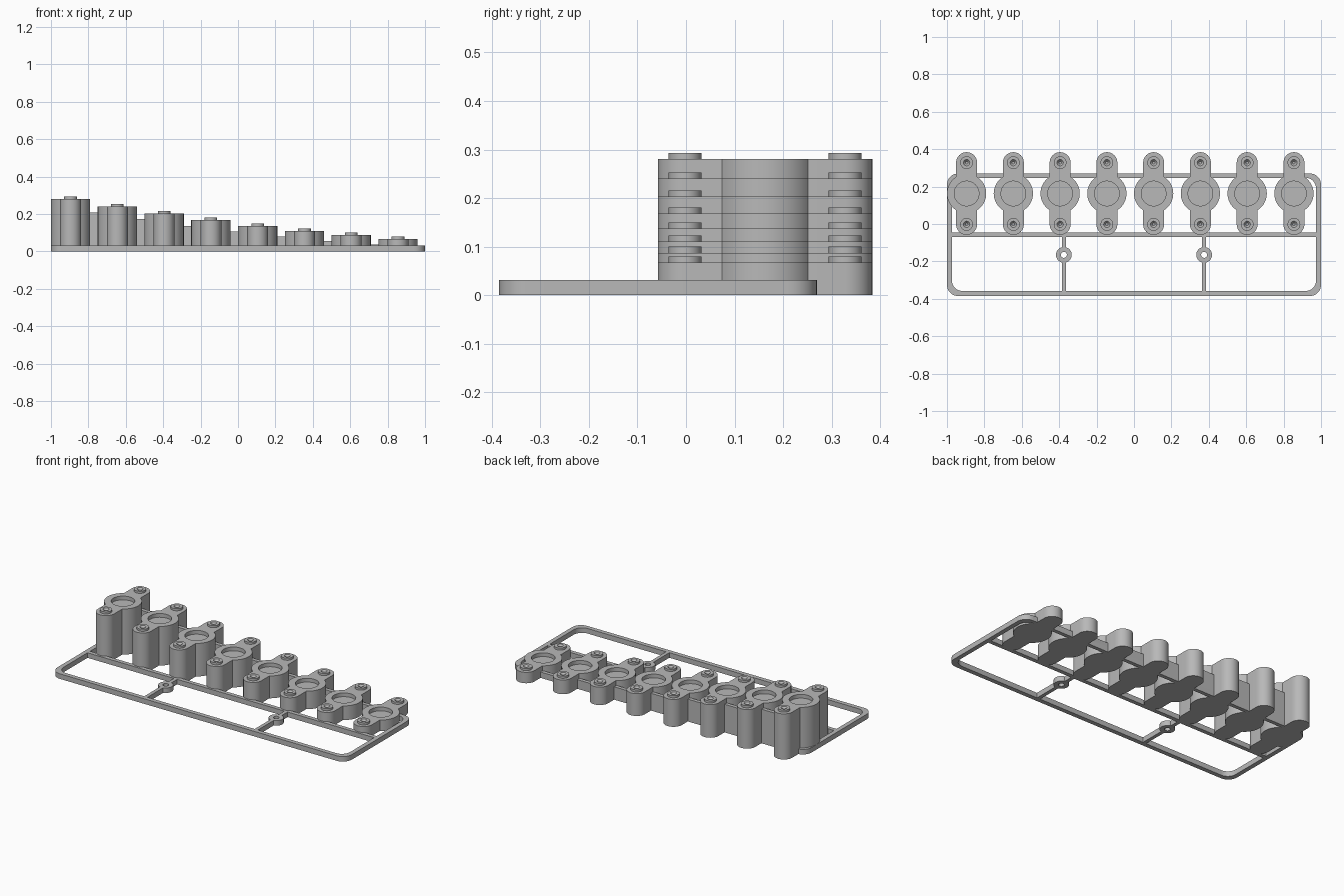
import bpy, bmesh
from math import sin, cos, pi, radians, asin

cube = bpy.data.objects.get("Cube")
if cube:
    bpy.data.objects.remove(cube, do_unlink=True)

mat = bpy.data.materials.new("plain_grey")
mat.use_nodes = True
GREY = (0.48, 0.48, 0.48, 1)
mat.diffuse_color = GREY
mat.node_tree.nodes["Principled BSDF"].inputs["Base Color"].default_value = GREY


def arc(cx, cy, r, a0, a1, n):
    """Points along an arc, both ends included."""
    return [(cx + r * cos(a0 + (a1 - a0) * i / n), cy + r * sin(a0 + (a1 - a0) * i / n))
            for i in range(n + 1)]


def circle(cx, cy, r, n=48):
    return arc(cx, cy, r, 0, 2 * pi, n)[:-1]


def rounded_rect(x0, x1, y0, y1, r):
    pts = []
    for k, (cx, cy) in enumerate([(x1 - r, y1 - r), (x0 + r, y1 - r),
                                  (x0 + r, y0 + r), (x1 - r, y0 + r)]):
        pts += arc(cx, cy, r, k * pi / 2, (k + 1) * pi / 2, 8)
    return pts


def rect(x0, x1, y0, y1):
    return [(x0, y0), (x1, y0), (x1, y1), (x0, y1)]


def smooth(ob):
    bpy.ops.object.select_all(action="DESELECT")
    ob.select_set(True)
    bpy.context.view_layer.objects.active = ob
    bpy.ops.object.shade_smooth_by_angle(angle=radians(30))


def add_object(name, bm):
    bmesh.ops.recalc_face_normals(bm, faces=bm.faces)
    me = bpy.data.meshes.new(name)
    bm.to_mesh(me)
    bm.free()
    me.materials.append(mat)
    ob = bpy.data.objects.new(name, me)
    bpy.context.collection.objects.link(ob)
    return ob


def prism(name, outline, z0, z1):
    """Solid block with the given outline."""
    bm = bmesh.new()
    face = bm.faces.new([bm.verts.new((x, y, z0)) for x, y in outline])
    ext = bmesh.ops.extrude_face_region(bm, geom=[face])["geom"]
    bmesh.ops.translate(bm, vec=(0, 0, z1 - z0),
                        verts=[v for v in ext if isinstance(v, bmesh.types.BMVert)])
    return add_object(name, bm)


def cut(ob, cutter):
    mod = ob.modifiers.new("pocket", "BOOLEAN")
    mod.operation = "DIFFERENCE"
    mod.solver = "EXACT"
    mod.object = cutter
    bpy.ops.object.select_all(action="DESELECT")
    ob.select_set(True)
    bpy.context.view_layer.objects.active = ob
    bpy.ops.object.modifier_apply(modifier=mod.name)
    bpy.data.objects.remove(cutter, do_unlink=True)


def lathe(name, profile, x, y, z, n=32):
    """Turned part from (radius, height) points; closed by flat discs."""
    bm = bmesh.new()
    rings = [[bm.verts.new((px, py, z + h)) for px, py in circle(x, y, r, n)]
             for r, h in profile]
    for a, b in zip(rings, rings[1:]):
        for i in range(n):
            j = (i + 1) % n
            bm.faces.new((a[i], a[j], b[j], b[i]))
    bm.faces.new(rings[0])
    bm.faces.new(rings[-1])
    return add_object(name, bm)


FRAME_H = 0.031
MID_Y, LUG_DY, LUG_R, HUB_R = 0.163, 0.165, 0.056, 0.105

# Outer runner frame
frame = prism("outer_frame", rounded_rect(-1, 1, -0.385, 0.27, 0.06), 0, FRAME_H)
cut(frame, prism("frame_cutter", rounded_rect(-0.973, 0.973, -0.358, 0.247, 0.055), -0.1, 0.1))
smooth(frame)

# Middle rail and the two struts with rings
prism("middle_rail", rect(-0.98, 0.98, -0.07, -0.045), 0, FRAME_H)
for side, x in (("right", -0.375), ("left", 0.375)):
    prism(side + "_strut_front", rect(x - 0.011, x + 0.011, -0.365, -0.195), 0, FRAME_H)
    prism(side + "_strut_back", rect(x - 0.011, x + 0.011, -0.135, -0.06), 0, FRAME_H)
    ring = prism(side + "_strut_ring", circle(x, -0.165, 0.042), 0, FRAME_H)
    cut(ring, prism("ring_cutter", circle(x, -0.165, 0.016), -0.1, 0.1))
    smooth(ring)

# Stepped row of posts: round hub with a lug front and back
heights = [0.28, 0.24, 0.203, 0.168, 0.137, 0.11, 0.087, 0.067]
xs = [-0.895 + 0.25 * i for i in range(len(heights))]
a = asin(LUG_R / HUB_R)
for i, (x, top) in enumerate(zip(xs, heights)):
    tag = "_" + str(i + 1)
    outline = (arc(x, MID_Y + LUG_DY, LUG_R, 0, pi, 20)
               + arc(x, MID_Y, HUB_R, pi / 2 + a, 3 * pi / 2 - a, 20)
               + arc(x, MID_Y - LUG_DY, LUG_R, pi, 2 * pi, 20)
               + arc(x, MID_Y, HUB_R, a - pi / 2, pi / 2 - a, 20))
    post = prism("post" + tag, outline, 0, top)
    cut(post, prism("pocket_cutter", circle(x, MID_Y, 0.066), top - 0.023, top + 0.1))
    smooth(post)
    # Raised bosses with tapered holes
    for end, s in (("front", -1), ("back", 1)):
        boss = lathe(end + "_boss" + tag,
                     [(0.034, -0.002), (0.034, 0.013), (0.017, 0.013), (0.007, 0.001)],
                     x, MID_Y + s * LUG_DY, top)
        smooth(boss)

# Webs joining neighbouring posts along the back rail
for i in range(len(xs) - 1):
    prism("web_" + str(i + 1), rect(xs[i] + 0.045, xs[i + 1] - 0.045, 0.247, 0.27),
          0, heights[i + 1] - 0.031)
